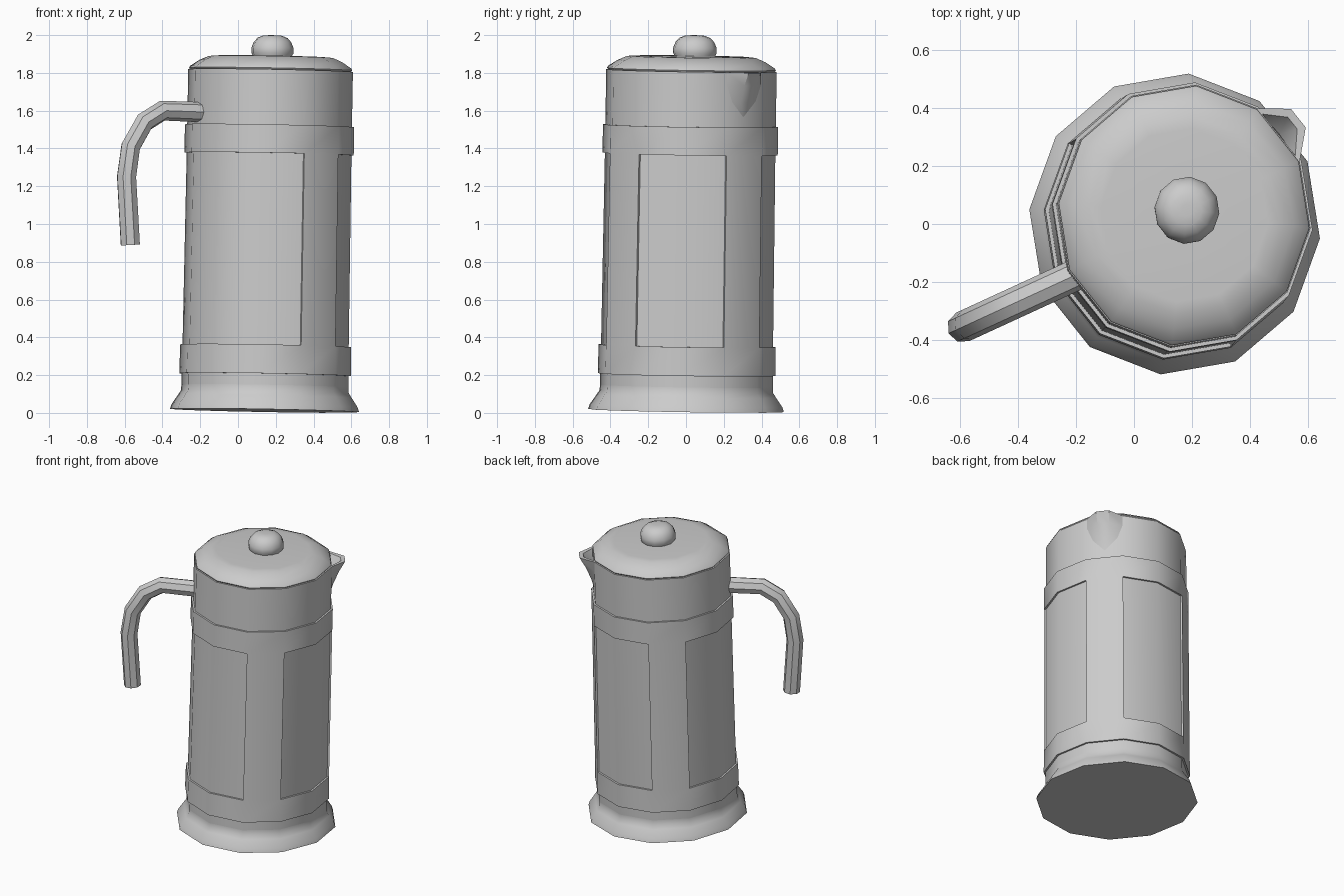
import bpy, bmesh
from math import sin, cos, radians
from mathutils import Vector

if "Cube" in bpy.data.objects:
    bpy.data.objects.remove(bpy.data.objects["Cube"])

SIDES = 12
TURN = -5.5            # angle of the first corner, in degrees
LEAN_X, LEAN_Y = 0.018, 0.016

grey = bpy.data.materials.new("grey_metal")
grey.use_nodes = True
COLOUR = (0.6, 0.6, 0.6, 1)
grey.diffuse_color = COLOUR
grey.node_tree.nodes["Principled BSDF"].inputs["Base Color"].default_value = COLOUR


def polar(angle, r, z):
    a = radians(angle)
    return Vector((r * cos(a), r * sin(a), z))


def place(v):
    """Slightly oval, slightly leaning placement shared by the pot parts."""
    return Vector((0.14 + v.x + LEAN_X * v.z,
                   1.035 * v.y + LEAN_Y * v.z,
                   0.0125 + v.z - LEAN_X * v.x - LEAN_Y * v.y))


def smooth(obj):
    bpy.ops.object.select_all(action="DESELECT")
    obj.select_set(True)
    bpy.context.view_layer.objects.active = obj
    bpy.ops.object.shade_smooth_by_angle(angle=radians(42))


def finish(name, bm):
    for v in bm.verts:
        v.co = place(v.co)
    bmesh.ops.recalc_face_normals(bm, faces=bm.faces[:])
    mesh = bpy.data.meshes.new(name)
    bm.to_mesh(mesh)
    bm.free()
    mesh.materials.append(grey)
    obj = bpy.data.objects.new(name, mesh)
    bpy.context.collection.objects.link(obj)
    smooth(obj)
    return obj


def lathe(profile, centre=(0, 0)):
    """Closed turned shape; returns the mesh and its faces by row and side."""
    bm = bmesh.new()
    shift = Vector((*centre, 0))
    rings = [[bm.verts.new(polar(TURN + i * 360 / SIDES, r, z) + shift)
              for i in range(SIDES)] for r, z in profile]
    rows = []
    for low, high in zip(rings, rings[1:]):
        rows.append([bm.faces.new((low[i], low[(i + 1) % SIDES],
                                   high[(i + 1) % SIDES], high[i]))
                     for i in range(SIDES)])
    bm.faces.new(rings[0][::-1])
    bm.faces.new(rings[-1])
    return bm, rows


# Flared foot
bm, _ = lathe([(0.503, 0), (0.495, 0.025), (0.462, 0.075), (0.446, 0.1),
               (0.444, 0.13)])
finish("foot", bm)

# Pot wall with a raised frame: two bands joined by three upright strips
bm, rows = lathe([(0.444, 0.1), (0.444, 0.19), (0.442, 0.343),
                  (0.438, 1.358), (0.438, 1.508), (0.438, 1.8)])
strips = [rows[2][i] for i in (1, 4, 10)]
raised = bmesh.ops.extrude_face_region(bm, geom=rows[1] + rows[3] + strips)
for v in raised["geom"]:
    if isinstance(v, bmesh.types.BMVert):
        v.co.x *= 1.028
        v.co.y *= 1.028
finish("pot_body", bm)

# Pouring spout, growing out of one side of the rim
bm = bmesh.new()
MID = TURN + 45
outline = [  # height, corner half angle, corner radius, lip half angle, lip radius
    (1.74, 12.5, 0.43, 3, 0.485),
    (1.798, 12.5, 0.43, 3, 0.485),
    (1.8, 15, 0.438, 4.5, 0.512),
    (1.73, 15, 0.437, 4.5, 0.475),
    (1.64, 11, 0.428, 4, 0.44),
]
inner = bm.verts.new(polar(MID, 0.428, 1.7))
lower = bm.verts.new(polar(MID, 0.422, 1.56))
spout_rows = [[bm.verts.new(polar(MID + a, r, z)) for a, r in
               ((-ca, cr), (-la, lr), (la, lr), (ca, cr))]
              for z, ca, cr, la, lr in outline[1:]]
for up, down in zip(spout_rows, spout_rows[1:]):
    for i in range(3):
        bm.faces.new((up[i], up[i + 1], down[i + 1], down[i]))
for i in range(3):
    bm.faces.new((inner, spout_rows[0][i + 1], spout_rows[0][i]))
    bm.faces.new((lower, spout_rows[-1][i], spout_rows[-1][i + 1]))
finish("spout", bm)

# Lid with a sloped shoulder
bm, _ = lathe([(0.425, 1.795), (0.434, 1.808), (0.428, 1.818), (0.38, 1.85),
               (0.33, 1.872), (0.29, 1.875), (0.1, 1.878)])
finish("lid", bm)

# Knob
bm, _ = lathe([(0.098, 1.865), (0.112, 1.893), (0.112, 1.92), (0.1, 1.95),
               (0.08, 1.973), (0.05, 1.985), (0.02, 1.987)], centre=(0.008, 0.016))
finish("lid_knob", bm)

# Handle: a bent bar that hangs free at its lower end
path = [(-0.13, 1.59), (-0.40, 1.60), (-0.495, 1.54), (-0.568, 1.41),
        (-0.59, 1.25), (-0.57, 0.89)]
curve = bpy.data.curves.new("handle", "CURVE")
curve.dimensions = "3D"
curve.bevel_depth = 0.054
curve.bevel_resolution = 2
curve.use_fill_caps = True
spline = curve.splines.new("POLY")
spline.points.add(len(path) - 1)
for point, (x, z) in zip(spline.points, path):
    point.co = (x, -0.175 + 0.46 * (x + 0.2), z, 1)
curve.materials.append(grey)
handle = bpy.data.objects.new("handle", curve)
bpy.context.collection.objects.link(handle)
bpy.ops.object.select_all(action="DESELECT")
handle.select_set(True)
bpy.context.view_layer.objects.active = handle
bpy.ops.object.convert(target="MESH")
smooth(bpy.context.view_layer.objects.active)
